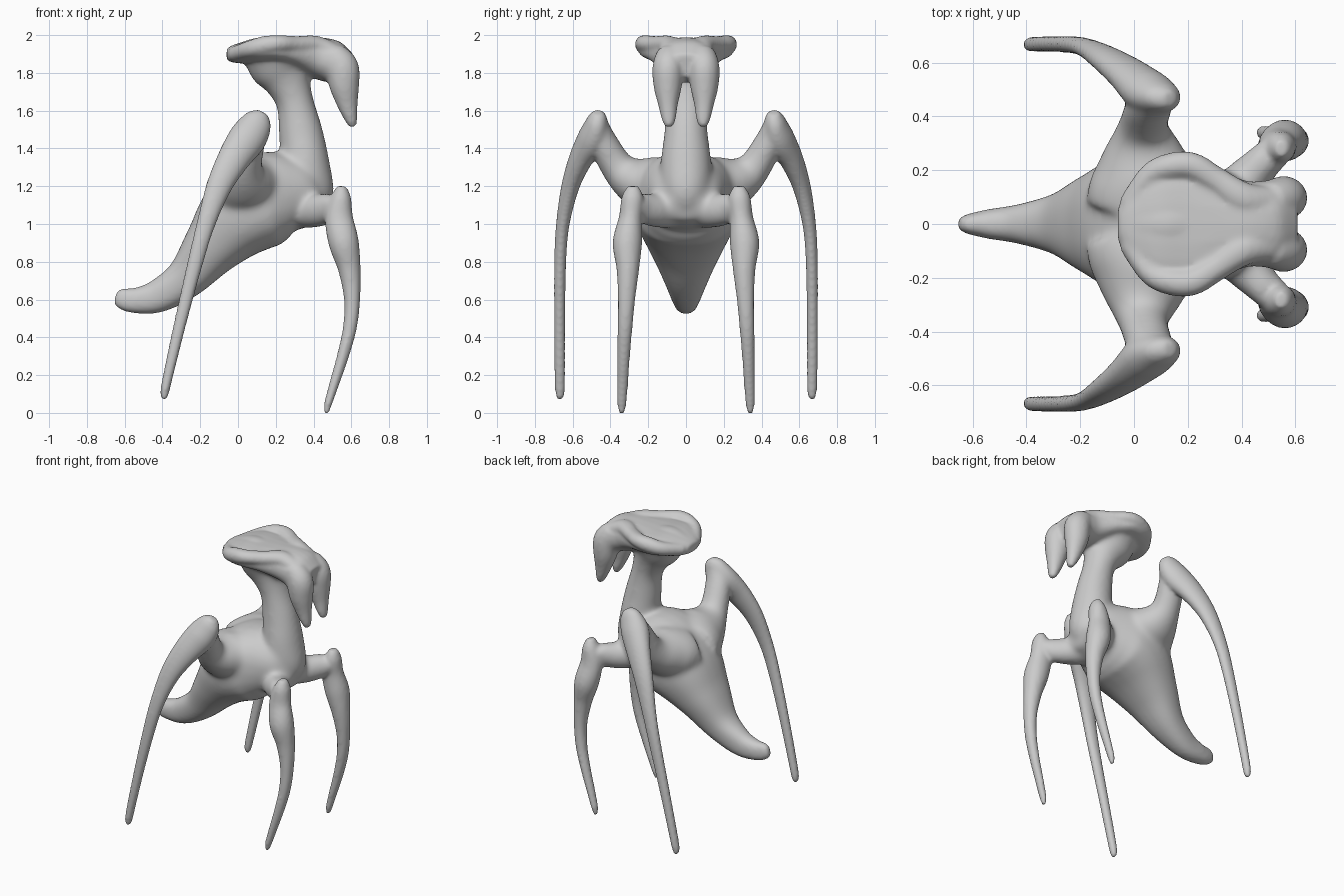
import bpy, bmesh, math
from mathutils import Vector

bm = bmesh.new()
SIDES = 24


def spline(a, b, c, d, t):
    # Catmull-Rom through b and c
    return [0.5 * (2 * q + (r - p) * t + (2 * p - 5 * q + 4 * r - s) * t * t
                   + (3 * q - p - 3 * r + s) * t ** 3) for p, q, r, s in zip(a, b, c, d)]


def tube(points, mirror=1, power=1.0, steps=6):
    """Closed loft; each point is x, y, z, radius along y, radius across. Power below 1 squares it."""
    pts = [(p[0], p[1] * mirror, p[2], p[3], p[4]) for p in points]
    ext = [pts[0]] + pts + [pts[-1]]
    rows = []
    for i in range(len(pts) - 1):
        rows += [spline(*ext[i:i + 4], k / steps) for k in range(steps)]
    rows.append(list(pts[-1]))
    centres = [Vector(r[:3]) for r in rows]
    rings = []
    for i, r in enumerate(rows):
        t = (centres[min(i + 1, len(rows) - 1)] - centres[max(i - 1, 0)]).normalized()
        side = Vector((0, 1, 0))
        side = (side - t * side.dot(t)).normalized()
        up = t.cross(side)
        ring = []
        for k in range(SIDES):
            a = 2 * math.pi * k / SIDES
            c, s = (math.copysign(abs(f) ** power, f) for f in (math.cos(a), math.sin(a)))
            ring.append(bm.verts.new(centres[i] + side * c * r[3] + up * s * r[4]))
        rings.append(ring)
    for r0, r1 in zip(rings, rings[1:]):
        for k in range(SIDES):
            n = (k + 1) % SIDES
            bm.faces.new((r0[k], r0[n], r1[n], r1[k]))
    bm.faces.new(rings[0][::-1])
    bm.faces.new(rings[-1])


# torso and tail
tube([(-.65, 0, .612, .02, .03), (-.617, 0, .605, .037, .055), (-.54, 0, .595, .055, .068),
      (-.42, 0, .62, .075, .088), (-.275, 0, .715, .118, .11), (-.14, 0, .875, .195, .158),
      (0, 0, 1.03, .265, .225), (.14, 0, 1.125, .275, .255), (.29, 0, 1.14, .22, .215),
      (.4, 0, 1.11, .16, .135), (.47, 0, 1.09, .08, .07)], power=.86)

# neck
tube([(.36, 0, 1.04, .08, .085), (.365, 0, 1.16, .13, .14), (.355, 0, 1.32, .135, .13),
      (.33, 0, 1.5, .114, .116), (.3, 0, 1.65, .108, .1), (.26, 0, 1.76, .125, .128),
      (.23, 0, 1.83, .155, .17), (.22, 0, 1.9, .19, .2)])

# flat crown of the head
tube([(-.06, 0, 1.9, .06, .03), (-.03, 0, 1.9, .12, .045), (.02, 0, 1.905, .18, .055),
      (.1, 0, 1.915, .24, .065), (.2, 0, 1.915, .25, .065), (.3, 0, 1.905, .21, .08),
      (.42, 0, 1.88, .16, .11), (.52, 0, 1.855, .16, .11), (.6, 0, 1.84, .11, .06)], power=.9)

# central crest of the head
tube([(.0, 0, 1.92, .07, .035), (.12, 0, 1.94, .08, .048), (.25, 0, 1.93, .08, .04)])

for s in (1, -1):
    # rolled rim and hanging face lobe
    tube([(-.02, .07, 1.9, .04, .04), (.06, .18, 1.925, .045, .045), (.14, .215, 1.945, .05, .05),
          (.22, .215, 1.955, .05, .045), (.31, .16, 1.95, .05, .045), (.42, .09, 1.945, .06, .05),
          (.54, .08, 1.89, .06, .05)], s)
    tube([(.5, .085, 1.9, .07, .07), (.55, .095, 1.83, .082, .088), (.562, .097, 1.73, .075, .08),
          (.58, .095, 1.63, .052, .055), (.6, .091, 1.55, .036, .032), (.61, .09, 1.515, .02, .018)], s)

    # back leg: shoulder flaring out of the torso, then long curved limb
    tube([(.04, .08, 1.17, .17, .22), (.04, .18, 1.2, .16, .2), (.035, .28, 1.235, .125, .145),
          (.035, .36, 1.3, .09, .095), (.06, .44, 1.44, .075, .085), (.11, .465, 1.55, .045, .06)], s)
    tube([(.135, .465, 1.59, .03, .03), (.11, .468, 1.55, .055, .075), (.055, .49, 1.46, .08, .1),
          (-.02, .555, 1.35, .063, .087), (-.1, .612, 1.2, .048, .068), (-.17, .652, 1.0, .036, .05),
          (-.225, .666, .8, .032, .042), (-.3, .669, .5, .03, .034), (-.365, .668, .22, .029, .028),
          (-.388, .667, .11, .026, .024), (-.391, .667, .068, .012, .012)], s)

    # front leg: short arm, then curved limb
    tube([(.32, .06, 1.07, .09, .09), (.41, .155, 1.07, .085, .09), (.48, .23, 1.085, .068, .08),
          (.52, .265, 1.105, .06, .065), (.54, .28, 1.14, .045, .045)], s)
    tube([(.55, .283, 1.2, .03, .025), (.545, .283, 1.14, .058, .055), (.535, .293, 1.03, .063, .075),
          (.56, .31, .9, .078, .08), (.59, .308, .76, .06, .06), (.604, .315, .6, .046, .043),
          (.592, .323, .45, .04, .037), (.555, .33, .3, .034, .032), (.505, .336, .14, .029, .026),
          (.475, .34, .04, .024, .021), (.468, .34, -.005, .012, .012)], s)

# fuse every part into one smooth skin
bmesh.ops.recalc_face_normals(bm, faces=bm.faces)
mesh = bpy.data.meshes.new("creature_body")
bm.to_mesh(mesh)
bm.free()
body = bpy.data.objects.new("creature_body", mesh)
bpy.context.collection.objects.link(body)
bpy.context.view_layer.objects.active = body
body.select_set(True)

fuse = body.modifiers.new("fuse", 'REMESH')
fuse.mode = 'VOXEL'
fuse.voxel_size = 0.011
fuse.use_smooth_shade = True
bpy.ops.object.modifier_apply(modifier="fuse")

# blend the limb and neck joints more strongly than the thin legs
joints = body.vertex_groups.new(name="joints")
for v in body.data.vertices:
    x, y, z = v.co
    y = abs(y)
    inner = min((.46 - y) / .1, (.56 - x - max(0, y - .15) * .5) / .1, (z - .7) / .1, (1.86 - z) / .06, 1)
    if inner > 0:
        joints.add([v.index], inner, 'REPLACE')
for name, group, count in (("blend", "joints", 35), ("soften", "", 7)):
    mod = body.modifiers.new(name, 'SMOOTH')
    mod.factor = 0.5
    mod.iterations = count
    mod.vertex_group = group
    bpy.ops.object.modifier_apply(modifier=name)
bpy.ops.object.shade_smooth()
